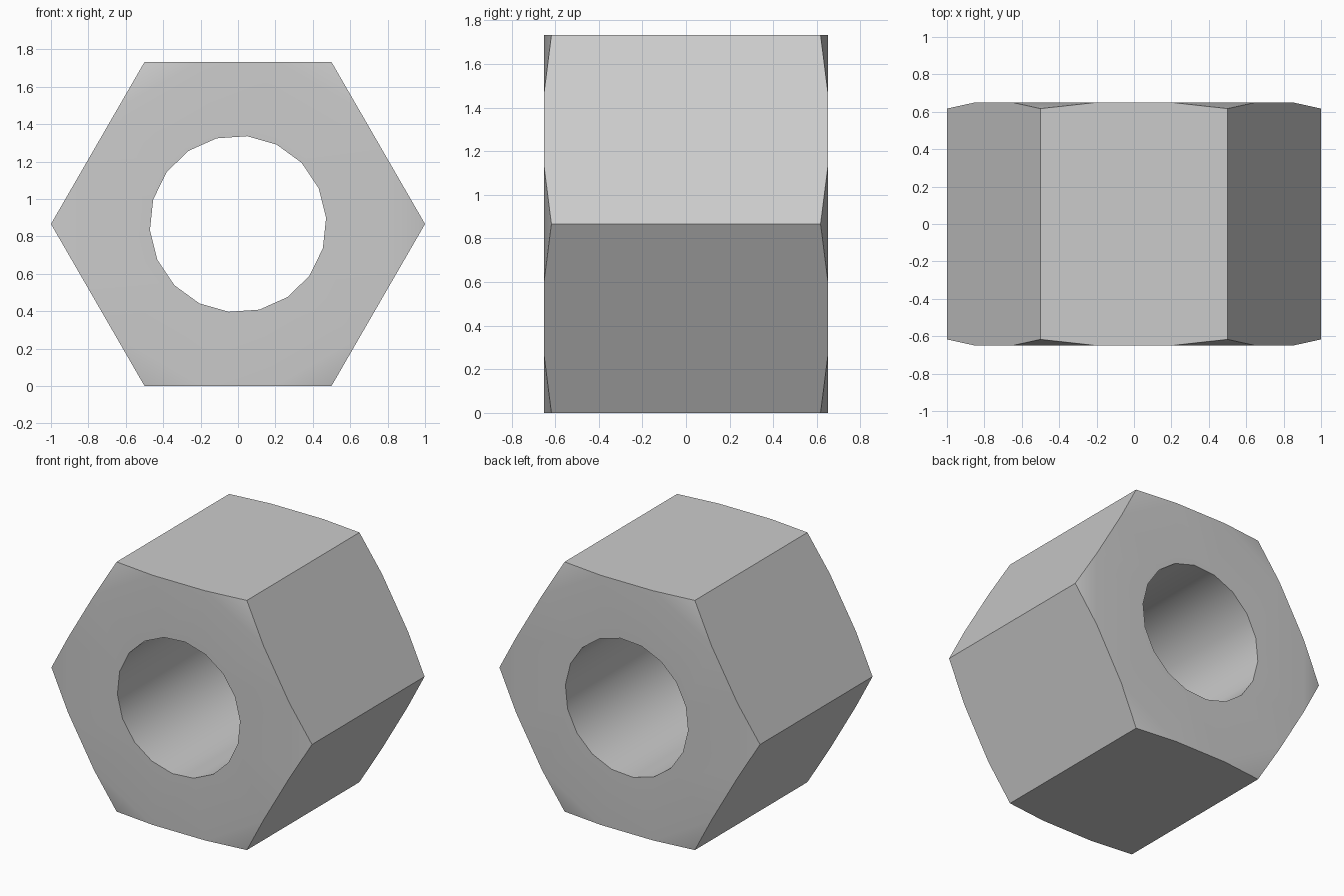
import bpy, bmesh
from math import sin, cos, radians, sqrt
from mathutils import Vector

if "Cube" in bpy.data.objects:
    bpy.data.objects.remove(bpy.data.objects["Cube"])

HALF, CORNER = 0.65, 0.617   # half depth at the flat face and at the chamfered corners
CUT = 0.3                    # chamfer reach along each hexagon side
HOLE_R, HOLE_PHASE = 0.472, 4
CZ = sqrt(3) / 2

bm = bmesh.new()


def polar(r, deg):
    return Vector((r * cos(radians(deg)), 0, r * sin(radians(deg))))


def ring(side):
    # outline: corner, then two chamfer points, for each of the six sides
    outer, hole = [], []
    for k in range(6):
        a, b = polar(1, 60 * k), polar(1, 60 * k + 60)
        for t, y in ((0, CORNER), (CUT, HALF), (1 - CUT, HALF)):
            p = a.lerp(b, t)
            outer.append(bm.verts.new((p.x, side * y, p.z + CZ)))
    for i in range(18):
        p = polar(HOLE_R, 20 * i + HOLE_PHASE)
        hole.append(bm.verts.new((p.x, side * HALF, p.z + CZ)))
    return outer, hole


front, back = ring(-1), ring(1)

# end faces with chamfered corners
for o, h in (front, back):
    for k in range(6):
        c = 3 * k
        n = (c + 3) % 18
        bm.faces.new((o[c - 1], o[c], o[c + 1]))
        bm.faces.new((o[c - 1], o[c + 1], h[c + 1], h[c], h[c - 1]))
        bm.faces.new((o[c + 1], o[c + 2], h[n - 1], h[c + 1]))

# six outer sides
for k in range(6):
    ids = [(3 * k + j) % 18 for j in range(4)]
    bm.faces.new([front[0][i] for i in ids] + [back[0][i] for i in reversed(ids)])

# hole wall
for i in range(18):
    j = (i + 1) % 18
    bm.faces.new((front[1][i], front[1][j], back[1][j], back[1][i]))

bmesh.ops.recalc_face_normals(bm, faces=bm.faces)
mesh = bpy.data.meshes.new("hex_nut")
bm.to_mesh(mesh)
bm.free()

nut = bpy.data.objects.new("hex_nut", mesh)
bpy.context.collection.objects.link(nut)
bpy.context.view_layer.objects.active = nut
nut.select_set(True)
bpy.ops.object.shade_smooth_by_angle(angle=radians(30))
